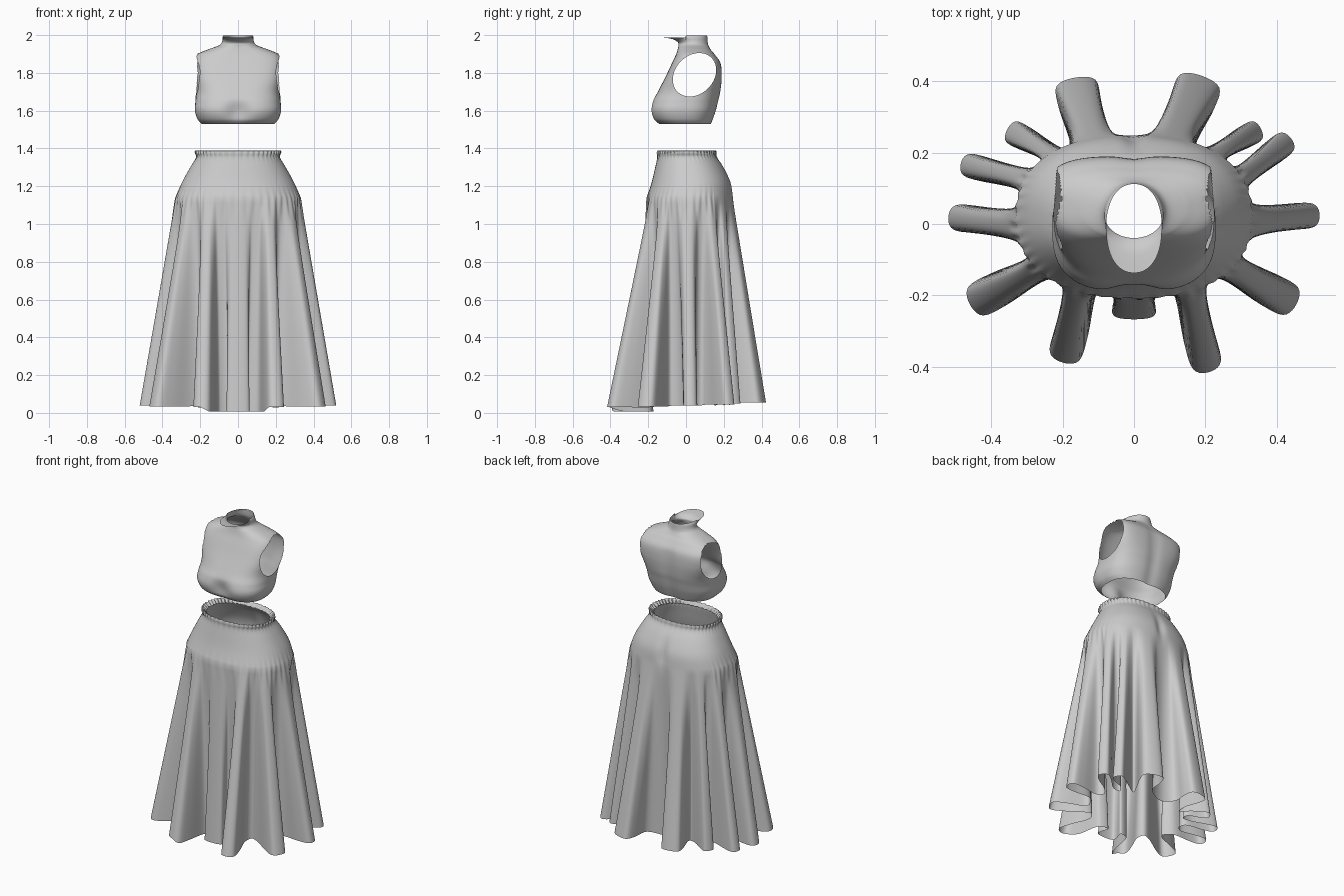
import bpy, math
from mathutils import Vector

if "Cube" in bpy.data.objects:
    bpy.data.objects.remove(bpy.data.objects["Cube"])

cloth = bpy.data.materials.new("grey cloth")
cloth.diffuse_color = (0.6, 0.6, 0.6, 1)
cloth.use_nodes = True
cloth.node_tree.nodes["Principled BSDF"].inputs["Base Color"].default_value = cloth.diffuse_color


def spline(a, b, c, d, t):
    # Catmull-Rom point between b and c
    return tuple(0.5 * (2 * q + (r - p) * t + (2 * p - 5 * q + 4 * r - s) * t * t
                        + (3 * q - p - 3 * r + s) * t ** 3) for p, q, r, s in zip(a, b, c, d))


def refine(rows, n, closed=False):
    m, out = len(rows), []
    for i in range(m if closed else m - 1):
        k = [(i + j) % m if closed else min(max(i + j, 0), m - 1) for j in (-1, 0, 1, 2)]
        out += [spline(*[rows[q] for q in k], j / n) for j in range(n)]
    return out if closed else out + [rows[-1]]


def section(row, t, e):
    # point on a rounded cross-section: z, half width, front y, back y
    z, hx, yf, yb = row[:4]
    c, s = math.cos(t), math.sin(t)
    return Vector((hx * math.copysign(abs(c) ** (2 / e), c),
                   (yf + yb) / 2 + (yb - yf) / 2 * math.copysign(abs(s) ** (2 / e), s), z))


def loft(name, rings, skip=lambda c: False):
    n = len(rings[0])
    verts = [v for r in rings for v in r]
    faces = []
    for i in range(len(rings) - 1):
        for j in range(n):
            k = (j + 1) % n
            f = (i * n + j, i * n + k, (i + 1) * n + k, (i + 1) * n + j)
            if not skip(sum((verts[q] for q in f), Vector()) / 4):
                faces.append(f)
    used = sorted({q for f in faces for q in f})
    new = {q: i for i, q in enumerate(used)}
    me = bpy.data.meshes.new(name)
    me.from_pydata([verts[q] for q in used], [], [[new[q] for q in f] for f in faces])
    me.materials.append(cloth)
    me.shade_smooth()
    ob = bpy.data.objects.new(name, me)
    bpy.context.collection.objects.link(ob)
    return ob


# ---- bodice: lofted torso with flared collar and two armholes
# rows: z, half width, front y, back y, squareness
profile = [(1.53, .192, -.148, .135, 2.6), (1.555, .214, -.178, .145, 2.6),
           (1.60, .228, -.192, .16, 2.7), (1.65, .226, -.18, .172, 2.8),
           (1.70, .224, -.15, .183, 3.0), (1.78, .236, -.108, .19, 3.5),
           (1.85, .238, -.075, .184, 3.5), (1.895, .218, -.054, .155, 3.0),
           (1.925, .155, -.044, .13, 2.5), (1.945, .102, -.04, .119, 2.1),
           (1.962, .085, -.043, .115, 2), (1.98, .082, -.075, .113, 2),
           (1.988, .078, -.137, .112, 2.2)]
body = []
for row in refine(profile, 9):
    ring = []
    for j in range(280):
        p = section(row, 2 * math.pi * j / 280, row[4])
        # broader across the shoulder blades than across the chest
        p.x *= 1 + .35 * (p.y - .02) * min(1, max(0, (p.z - 1.62) / .1)) * (p.z < 1.93)
        if p.y < 0:   # cleft of the bust
            p.y += .03 * math.exp(-(p.x / .065) ** 2 - ((p.z - 1.595) / .055) ** 2)
        else:         # hollow along the spine, raised back of the collar
            fade = min(1, max(0, (1.93 - p.z) / .1))
            p.y -= .008 * math.exp(-(p.x / .04) ** 2) * fade
            p.z += .01 * max(0, (p.z - 1.96) / .028)
        ring.append(p)
    body.append(ring)


def arm(p):
    # egg-shaped armhole, leaning forward at the bottom
    u, w = p.y - 0.045 - 0.22 * (p.z - 1.79), p.z - 1.79
    return math.hypot(u / 0.112, w / 0.115)


bodice = loft("bodice", body, lambda c: abs(c.x) > .1 and arm(c) < 1)
# slide the armhole edge onto a clean curve
count = {}
for poly in bodice.data.polygons:
    for k in poly.edge_keys:
        count[k] = count.get(k, 0) + 1
for i in {q for k, n in count.items() if n == 1 for q in k}:
    v = bodice.data.vertices[i]
    if 1.6 < v.co.z < 1.93:
        r = arm(v.co)
        w = (v.co.z - 1.79) / r
        u = (v.co.y - .045 - .22 * (v.co.z - 1.79)) / r
        v.co.z, v.co.y = 1.79 + w, .045 + .22 * w + u

# ---- skirt: gathered waist and hips, then deep hanging folds
hips = [(1.365, .20, -.13, .135), (1.388, .222, -.148, .155), (1.375, .226, -.153, .16),
        (1.352, .222, -.152, .165), (1.30, .253, -.163, .2), (1.22, .297, -.182, .238),
        (1.14, .331, -.208, .25)]
hip = hips[-1]
# each fold: tip x, tip y, base x, base y, half width, hem height
folds = [(.52, .025, .30, .015, .042, .04), (.44, .24, .29, .125, .04, .045),
         (.355, .268, .23, .20, .037, .05), (.19, .415, .125, .23, .074, .055),
         (-.165, .41, -.135, .23, .07, .055), (-.355, .265, -.23, .20, .04, .05),
         (-.485, .17, -.29, .12, .04, .045), (-.52, .02, -.30, .0, .044, .04),
         (-.46, -.225, -.25, -.115, .058, .035), (-.20, -.388, -.135, -.17, .055, .03),
         (0, -.267, 0, -.165, .07, .005), (.21, -.415, .14, -.17, .052, .03),
         (.455, -.225, .25, -.115, .056, .035)]
yc, yr = (hip[2] + hip[3]) / 2, (hip[3] - hip[2]) / 2
hem, angles = [], []
for i, (tx, ty, bx, by, w, z) in enumerate(folds):
    px, py = folds[i - 1][2:4]
    t = math.atan2(((by + py) / 2 - yc) / yr, (bx + px) / 2 / hip[1])
    angles.append(t if t >= (angles[0] if angles else -9) else t + 2 * math.pi)
    valley = section(hip, t, 2.3)
    hem.append((valley.x * .9, (valley.y - yc) * .9 + yc, .04))
    T, B = Vector((tx, ty)), Vector((bx, by))
    d = (T - B).normalized()
    p = Vector((-d.y, d.x))
    for along, side in ((.12, -.65), (.6, -.85), (.92, -.78), (1, 0), (.92, .78), (.6, .85), (.12, .65)):
        q = B.lerp(T, along) + p * side * w
        hem.append((q.x, q.y, z))
# the front centre hangs lowest
hem = [(x, y, .008 if abs(x) < .155 and y < 0 else z) for x, y, z in hem]
STEP = 5
hem = [Vector(h) for h in refine(hem, STEP, True)]
angles.append(angles[0] + 2 * math.pi)
per = 8 * STEP
theta = []
for j in range(len(hem)):
    i, f = j // per, (j % per) / per
    theta.append(angles[i] + (angles[i + 1] - angles[i]) * f)


def dress(p, t, ruffle):
    # fine waist gathers, gathered yoke seam, seat crease
    amp = .007 * ruffle + .002 * math.exp(-((p.z - 1.1) / .06) ** 2) * (p.y < .15)
    k = 1 + amp / .25 * math.sin(48 * t)
    crease = .014 * math.exp(-(p.x / .03) ** 2 - ((p.z - 1.2) / .08) ** 2) if p.y > 0 else 0
    return Vector((p.x * k, (p.y - yc) * k + yc - crease, p.z))


rings = []
for i, row in enumerate(refine(hips, 4)):
    ruffle = max(0, 1 - i / 14)
    rings.append([dress(section(row, t, 2.3), t, ruffle) for t in theta])
LEVELS = 36
for i in range(1, LEVELS + 1):
    s = i / LEVELS
    rings.append([dress(section(hip, t, 2.3).lerp(h, s), t, 0) for t, h in zip(theta, hem)])
loft("skirt", rings)
